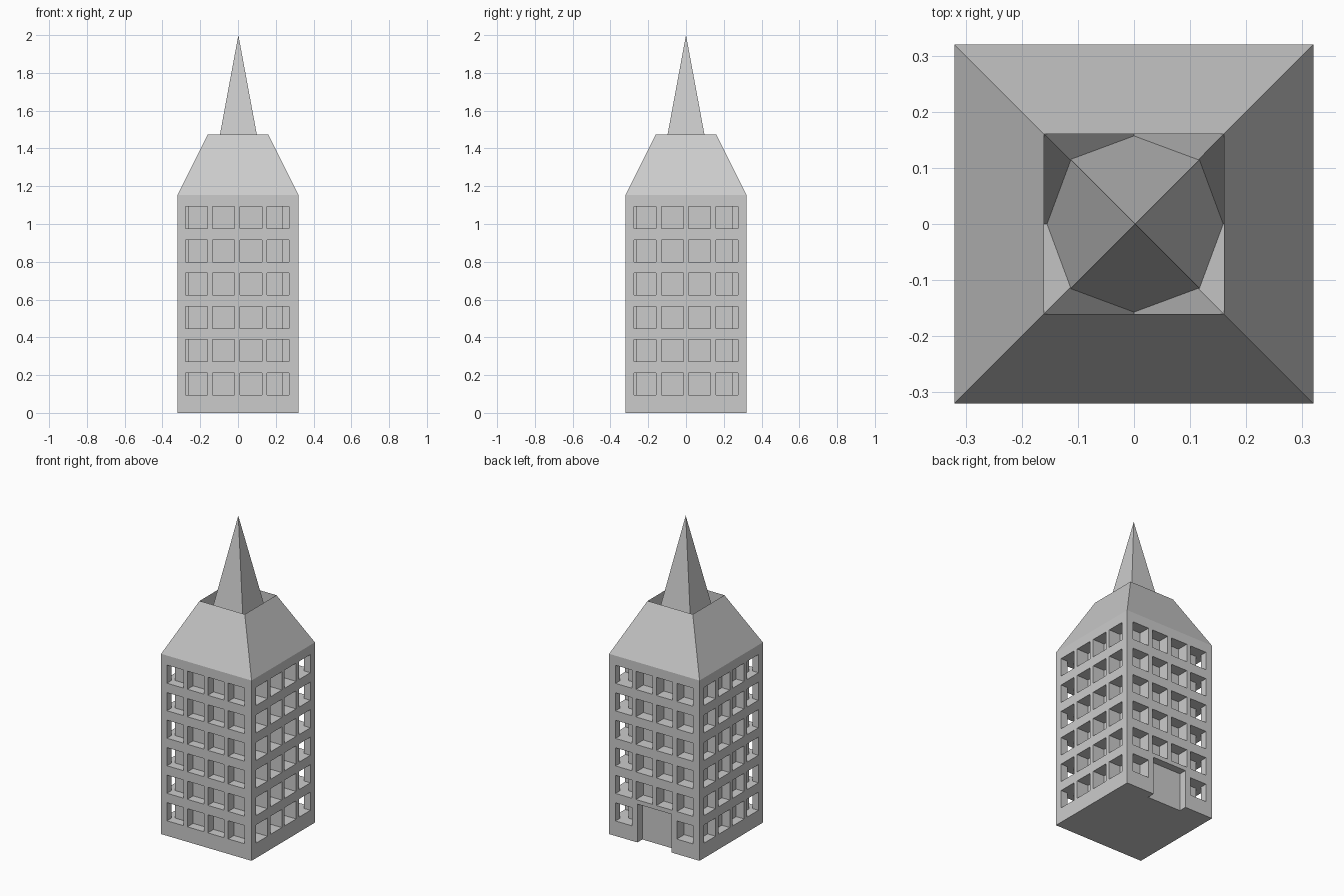
import bpy, bmesh, math
from mathutils import Matrix, Vector

if "Cube" in bpy.data.objects:
    bpy.data.objects.remove(bpy.data.objects["Cube"])

H, EAVE, RIDGE, TOP = 0.32, 1.153, 1.473, 2.0


def make_object(name, bm):
    bmesh.ops.recalc_face_normals(bm, faces=bm.faces)
    mesh = bpy.data.meshes.new(name)
    bm.to_mesh(mesh)
    bm.free()
    ob = bpy.data.objects.new(name, mesh)
    bpy.context.collection.objects.link(ob)
    return ob


def add_box(bm, lo, hi, turn=Matrix()):
    lo, hi = Vector(lo), Vector(hi)
    m = turn @ Matrix.Translation((lo + hi) / 2) @ Matrix.Diagonal((*(hi - lo), 1))
    bmesh.ops.create_cube(bm, size=1, matrix=m)


def add_pyramid(bm, x, y, half, z0, z1):
    m = Matrix.Translation((x, y, (z0 + z1) / 2)) @ Matrix.Rotation(math.pi / 4, 4, 'Z')
    bmesh.ops.create_cone(bm, cap_ends=True, segments=4, radius1=half * math.sqrt(2),
                          radius2=0, depth=z1 - z0, matrix=m)


# Tower block
bm = bmesh.new()
add_box(bm, (-H, -H, 0), (H, H, EAVE))
tower = make_object("tower_walls", bm)

# Recessed windows: one cutter per side (front, right, back, left), the back has a doorway
W = 0.058
for side, depth in enumerate((0.058, 0.083, 0.075, 0.056)):
    turn = Matrix.Rotation(side * math.pi / 2, 4, 'Z')
    shift = -0.004 if side == 0 else 0
    bm = bmesh.new()
    for row in range(6):
        for col in range(4):
            if side == 2 and row == 0 and col in (1, 2):
                continue
            x = (col - 1.5) * 0.1445 + shift
            z = 0.154 + row * 0.176
            add_box(bm, (x - W, -H - 0.1, z - W), (x + W, -H + depth, z + W), turn)
    if side == 2:
        add_box(bm, (-0.12, -H - 0.1, -0.1), (0.12, -H + 0.05, 0.245), turn)
    cutter = make_object("window_cutter", bm)
    cutter.hide_render = True
    mod = tower.modifiers.new("windows", 'BOOLEAN')
    mod.operation, mod.solver, mod.object = 'DIFFERENCE', 'EXACT', cutter
    bpy.context.view_layer.objects.active = tower
    bpy.ops.object.modifier_apply(modifier=mod.name)
    bpy.data.objects.remove(cutter)

# Roof: a pyramid on each corner
Q = H / 2
for sx in (-1, 1):
    for sy in (-1, 1):
        bm = bmesh.new()
        add_pyramid(bm, sx * Q, sy * Q, Q, EAVE, RIDGE)
        make_object("corner_roof", bm)

# Roof: sloped wedge between neighbouring corner peaks, upright on the inside
for side in range(4):
    bm = bmesh.new()
    ends = []
    for x in (-Q, Q):
        ends.append([bm.verts.new(p) for p in ((x, -H, EAVE), (x, -Q, EAVE), (x, -Q, RIDGE))])
    a, b = ends
    bm.faces.new(a)
    bm.faces.new(b)
    for i in range(3):
        j = (i + 1) % 3
        bm.faces.new((a[i], a[j], b[j], b[i]))
    bm.transform(Matrix.Rotation(side * math.pi / 2, 4, 'Z'))
    make_object("roof_slope", bm)

# Central spire
bm = bmesh.new()
add_pyramid(bm, 0.002, 0, 0.157, EAVE, TOP)
make_object("spire", bm)
